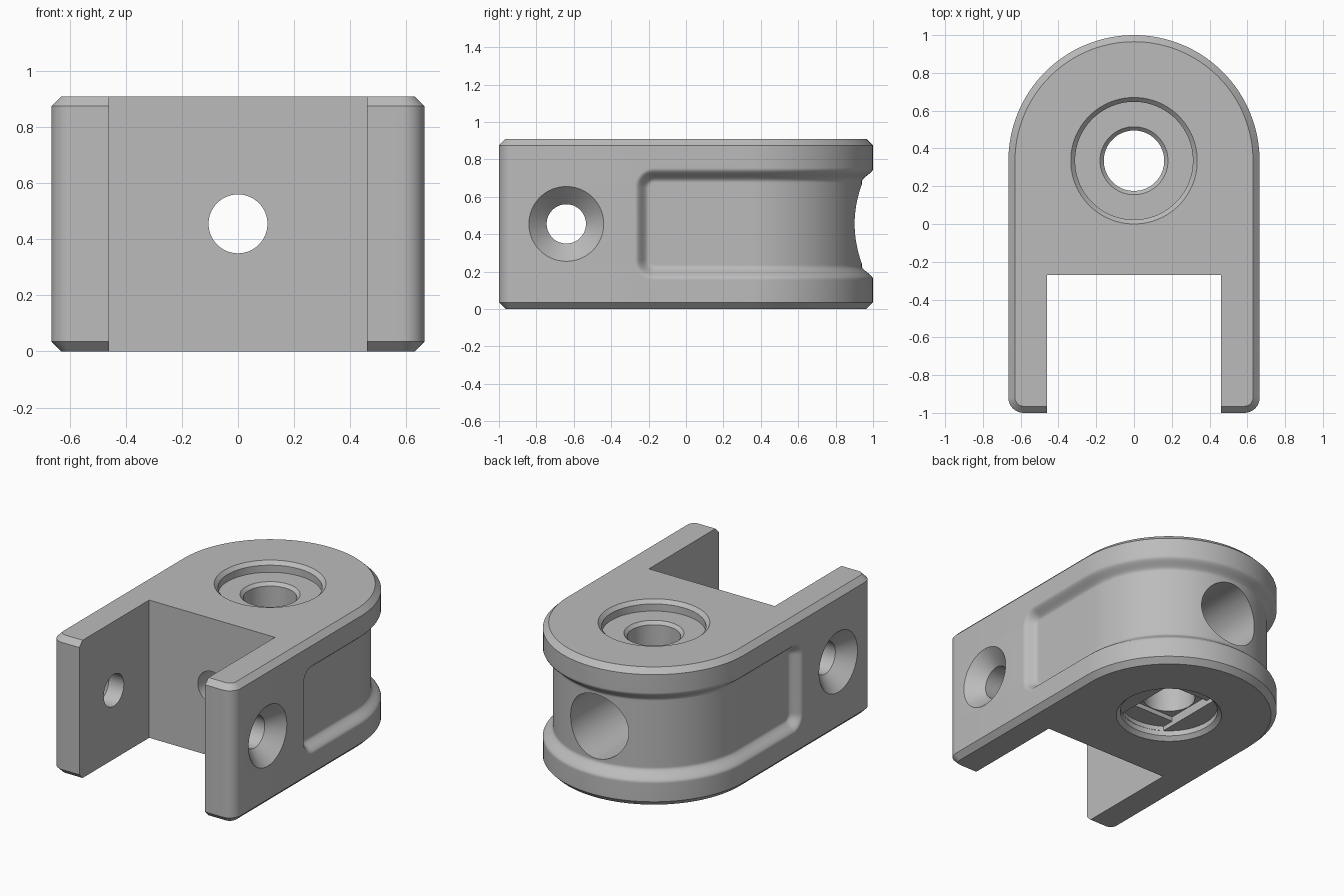
import bpy, bmesh
from math import sin, cos, pi, hypot

cube = bpy.data.objects.get("Cube")
if cube:
    bpy.data.objects.remove(cube)

R, H, BACK = 0.665, 0.91, 0.335      # half width, height, centre of the round end
MID = H / 2
SLOT_X, SLOT_Y = 0.46, -0.27
CHAMFER, CORNER = 0.035, 0.08
GROOVE_DEPTH, GROOVE_FILLET = 0.06, 0.07

grey = bpy.data.materials.new("light grey")
grey.use_nodes = True
grey.diffuse_color = (0.5, 0.5, 0.5, 1)
grey.node_tree.nodes["Principled BSDF"].inputs["Base Color"].default_value = (0.5, 0.5, 0.5, 1)


def make_object(name, bm):
    bmesh.ops.recalc_face_normals(bm, faces=bm.faces)
    mesh = bpy.data.meshes.new(name)
    bm.to_mesh(mesh)
    bm.free()
    mesh.materials.append(grey)
    ob = bpy.data.objects.new(name, mesh)
    bpy.context.collection.objects.link(ob)
    return ob


def loft(name, rings):
    """Closed solid through rings of points, capped at both ends."""
    bm = bmesh.new()
    loops = [[bm.verts.new(p) for p in ring] for ring in rings]
    n = len(loops[0])
    for a, b in zip(loops, loops[1:]):
        for i in range(n):
            j = (i + 1) % n
            bm.faces.new((a[i], a[j], b[j], b[i]))
    bm.faces.new(loops[0])
    bm.faces.new(loops[-1])
    return make_object(name, bm)


def lathe(name, profile, place, n=72):
    """Turn (radius, height) pairs; place maps (a, b, height) to a point."""
    turns = [2 * pi * (i + 0.5) / n for i in range(n)]
    return loft(name, [[place(r * cos(t), r * sin(t), h) for t in turns] for r, h in profile])


def spread(a, b, n):
    return [a + (b - a) * i / n for i in range(n + 1)]


def groove(y, z):
    """Depth of the side groove: a rounded rectangle with soft edges."""
    round_r = 0.1
    qy = SLOT_Y + round_r - y
    qz = abs(z - MID) - (0.295 - round_r)
    d = min(max(qy, qz), 0) + hypot(max(qy, 0), max(qz, 0)) - round_r
    t = min(max(-d / GROOVE_FILLET, 0), 1)
    return GROOVE_DEPTH * t * t * (3 - 2 * t)


# Outer path with normals: front edge, rounded corner, straight side, round back
half = [(SLOT_X, -1, 0, -1)]
for a in spread(-pi / 2, 0, 8):
    half.append((R - CORNER + CORNER * cos(a), -1 + CORNER + CORNER * sin(a), cos(a), sin(a)))
for y in spread(SLOT_Y - 0.005, -0.16, 14) + spread(-0.16, BACK, 4)[1:-1]:
    half.append((R, y, 1, 0))
for a in spread(0, pi / 2, 32):
    half.append((R * cos(a), BACK + R * sin(a), cos(a), sin(a)))
path = half + [(-x, y, -nx, ny) for x, y, nx, ny in reversed(half[:-1])]

low = [0, CHAMFER] + spread(0.155, 0.265, 14)
heights = low + [MID] + [H - z for z in reversed(low)]

# Body: outer wall, slot walls and caps
bm = bmesh.new()
columns = []
for x, y, nx, ny in path:
    column = []
    for z in heights:
        d = CHAMFER if z in (heights[0], heights[-1]) else groove(y, z)
        column.append(bm.verts.new((x - nx * d, y - ny * d, z)))
    columns.append(column)
for a, b in zip(columns, columns[1:]):
    for k in range(len(heights) - 1):
        bm.faces.new((a[k], b[k], b[k + 1], a[k + 1]))
left = [bm.verts.new((SLOT_X, SLOT_Y, z)) for z in (0, H)]
right = [bm.verts.new((-SLOT_X, SLOT_Y, z)) for z in (0, H)]
bm.faces.new(columns[0] + left[::-1])
bm.faces.new(columns[-1] + right[::-1])
bm.faces.new((left[0], left[1], right[1], right[0]))
for end, k in ((0, 0), (-1, 1)):
    bm.faces.new([c[end] for c in columns] + [right[k], left[k]])
body = make_object("clevis_body", bm)

# Vertical bore with chamfered counterbores at both ends
cutters = [lathe("vertical_bore", [
    (0.345, -0.02), (0.30, 0.025), (0.30, 0.06), (0.16, 0.06), (0.16, 0.82),
    (0.18, 0.84), (0.312, 0.84), (0.312, 0.887), (0.355, 0.93)],
    lambda a, b, h: (a, BACK + b, h))]

# Stepped strip and square above the lower counterbore
w = 0.165
ring = [(0.298 * cos(2 * pi * i / 64), 0.298 * sin(2 * pi * i / 64)) for i in range(64)]
strip = [(min(max(x, -w), w), y) for x, y in ring]
square = [(-w, -w), (w, -w), (w, w), (-w, w)]
for name, shape, z0, z1 in (("strip_step", strip, 0.05, 0.09), ("square_step", square, 0.08, 0.12)):
    cutters.append(loft(name, [[(x, BACK + y, z) for x, y in shape] for z in (z0, z1)]))

# Lengthwise hole, wide from the back and narrow into the slot
cutters.append(lathe("back_bore", [(0.105, SLOT_Y - 0.1), (0.105, BACK), (0.212, BACK), (0.212, 1.1)],
                     lambda a, b, h: (a, h, MID + b)))

# Countersunk pin holes through both arms
for s in (1, -1):
    cutters.append(lathe("pin_hole", [(0.105, 0.4), (0.105, R - 0.095), (0.22, R + 0.02)],
                         lambda a, b, h: (s * h, -0.64 + a, MID + b)))

# Cut, bake the result and drop the cutters
for c in cutters:
    c.hide_render = True
    mod = body.modifiers.new(c.name, "BOOLEAN")
    mod.operation = "DIFFERENCE"
    mod.solver = "EXACT"
    mod.object = c
graph = bpy.context.evaluated_depsgraph_get()
graph.update()
body_mesh = bpy.data.meshes.new_from_object(body.evaluated_get(graph))
body.modifiers.clear()
body.data = body_mesh
for c in cutters:
    bpy.data.objects.remove(c)

bpy.ops.object.select_all(action="DESELECT")
body.select_set(True)
bpy.context.view_layer.objects.active = body
bpy.ops.object.shade_smooth_by_angle(angle=pi / 6)
